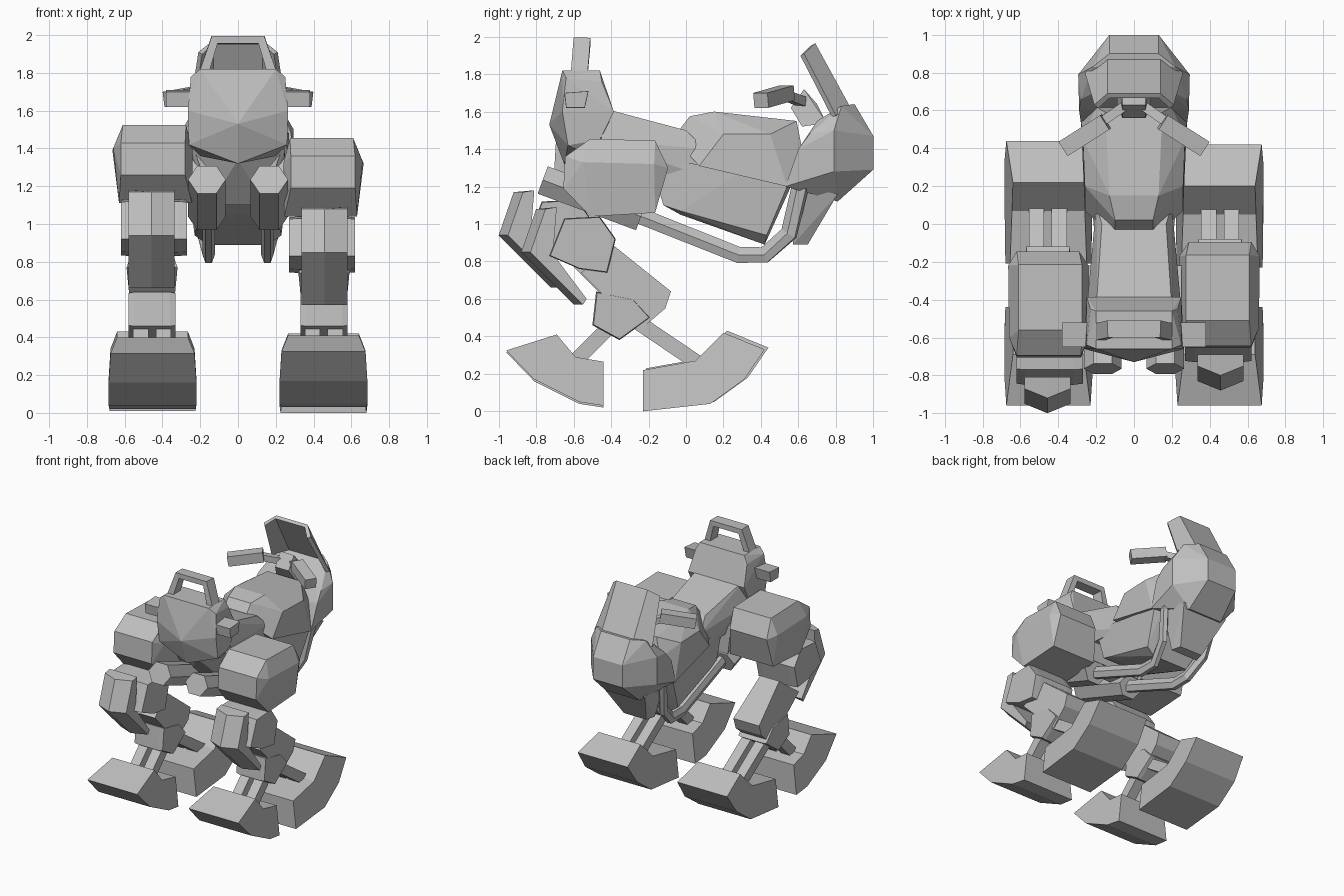
import bpy, bmesh, math
from mathutils import Vector

cube = bpy.data.objects.get("Cube")
if cube:
    bpy.data.objects.remove(cube, do_unlink=True)

grey = bpy.data.materials.new("light_grey")
grey.use_nodes = True
colour = (0.52, 0.52, 0.52, 1)
grey.diffuse_color = colour
grey.node_tree.nodes["Principled BSDF"].inputs["Base Color"].default_value = colour


def finish(name, bm):
    bmesh.ops.recalc_face_normals(bm, faces=bm.faces[:])
    mesh = bpy.data.meshes.new(name)
    bm.to_mesh(mesh)
    bm.free()
    mesh.materials.append(grey)
    obj = bpy.data.objects.new(name, mesh)
    bpy.context.collection.objects.link(obj)
    return obj


def shell(name, points, sides=(1, -1), move=(0, 0)):
    """Faceted convex block, mirrored across x unless one side is given."""
    bm = bmesh.new()
    for x, y, z in points:
        for sx in {x * side for side in sides}:
            bm.verts.new((sx, y + move[0], z + move[1]))
    bmesh.ops.convex_hull(bm, input=bm.verts[:])
    spare = [v for v in bm.verts if not v.link_faces]
    bmesh.ops.delete(bm, geom=spare, context="VERTS")
    bmesh.ops.dissolve_limit(bm, angle_limit=math.radians(3), verts=bm.verts[:], edges=bm.edges[:])
    return finish(name, bm)


def bridge(name, rings):
    """Skin closed rings of points and cap both ends."""
    bm = bmesh.new()
    loops = [[bm.verts.new(p) for p in ring] for ring in rings]
    n = len(loops[0])
    for a, b in zip(loops, loops[1:]):
        for i in range(n):
            j = (i + 1) % n
            bm.faces.new((a[i], a[j], b[j], b[i]))
    bm.faces.new(loops[0])
    bm.faces.new(loops[-1])
    return finish(name, bm)


def prism(name, profile, x0, x1, side=1, move=(0, 0), chamfer=0.03, shrink=0.9):
    """Side profile (y, z) extruded along x with tapered ends."""
    cy = sum(p[0] for p in profile) / len(profile)
    cz = sum(p[1] for p in profile) / len(profile)
    rings = []
    for x, k in ((x0, shrink), (x0 + chamfer, 1), (x1 - chamfer, 1), (x1, shrink)):
        rings.append([(side * x, cy + (y - cy) * k + move[0], cz + (z - cz) * k + move[1])
                      for y, z in profile])
    return bridge(name, rings)


def slab(name, profile, x0, x1, side, move):
    """Side profile (y, z, inset) extruded along x, each point drawn in by its inset."""
    return bridge(name, [[(side * (x + turn * inset), y + move[0], z + move[1])
                          for y, z, inset in profile] for x, turn in ((x0, 1), (x1, -1))])


def keeled(name, front, back, x0, x1, side, move, keel):
    """Bent plate whose front edge line stands out in a central ridge."""
    rings = []
    for x, set_back in ((x0, keel), ((x0 + x1) / 2, 0), (x1, keel)):
        outline = [(y + set_back, z) for y, z in front] + back
        rings.append([(side * x, y + move[0], z + move[1]) for y, z in outline])
    return bridge(name, rings)


def tube(name, path, a, b, sides=4, ref=(0, 0, 1)):
    """Sweep a flat-sided section of half sizes a, b along a path."""
    path = [Vector(p) for p in path]
    turn, grow = (math.pi / 4, math.sqrt(2)) if sides == 4 else (0, 1)
    rings = []
    for i, p in enumerate(path):
        before = (p - path[i - 1]).normalized() if i else Vector()
        after = (path[i + 1] - p).normalized() if i + 1 < len(path) else Vector()
        t = (before + after).normalized()
        u = t.cross(Vector(ref)).normalized()
        w = u.cross(t)
        angles = [turn + math.tau * k / sides for k in range(sides)]
        rings.append([p + u * a * grow * math.cos(q) + w * b * grow * math.sin(q) for q in angles])
    return bridge(name, rings)


# Head block with carrying handle
shell("head", [
    (0, -.73, 1.53), (.2, -.66, 1.82), (.25, -.64, 1.78), (.265, -.66, 1.6),
    (.26, -.63, 1.42), (0, -.65, 1.32), (.2, -.46, 1.82), (.23, -.45, 1.76),
    (.25, -.385, 1.6), (.25, -.46, 1.45), (.2, -.5, 1.36)])
tube("head_handle", [(-.18, -.57, 1.8), (-.125, -.555, 1.975), (.125, -.555, 1.975), (.18, -.57, 1.8)],
     .025, .045, ref=(0, 1, 0))

# Central body
shell("seat", [
    (.2, -.45, 1.62), (.17, 0, 1.5), (.25, -.45, 1.45), (.2, .1, 1.4),
    (.2, -.45, 1.3), (.2, .1, 1.25)])
shell("chest", [
    (0, -.56, 1.34), (.25, -.45, 1.4), (.25, -.22, 1.36), (.22, -.22, 1.12), (.15, -.36, 1.1)])
shell("lower_body", [
    (.19, -.2, 1.36), (.2, 0, 1.33), (.25, .3, 1.28), (.26, .54, 1.2),
    (.19, -.12, 1.1), (.2, -.03, 1.07), (.23, .43, .94), (.15, -.03, 1.05),
    (.16, .42, .89), (.2, .56, 1.2)])
shell("tank", [
    (.1, -.03, 1.51), (.15, -.03, 1.42), (.1, .02, 1.575), (.13, .15, 1.6),
    (.15, .59, 1.55), (.26, .2, 1.48), (.27, .45, 1.48), (.28, .54, 1.2),
    (.26, .07, 1.31), (.2, .62, 1.4)])

# Rear cowl, fender and curved screen
shell("rear_cowl", [
    (.13, 1, 1.47), (.13, 1, 1.29), (.13, .9, 1.64), (.22, .83, 1.63),
    (.295, .79, 1.5), (.295, .79, 1.28), (.29, .6, 1.4), (.28, .53, 1.2),
    (.15, .81, 1.12), (.2, .7, 1.55), (.28, .66, 1.48)])
shell("rear_fender", [
    (.22, .59, 1.2), (.2, .81, 1.16), (.12, .57, .89), (.1, .65, .89)])
bm = bmesh.new()
top = [(-.21, .63, 1.91), (-.14, .69, 1.965), (.14, .69, 1.965), (.21, .63, 1.91)]
low = [(-.26, .8, 1.58), (-.14, .89, 1.6), (.14, .89, 1.6), (.26, .8, 1.58)]
tv, lv = ([bm.verts.new(p) for p in row] for row in (top, low))
for i in range(3):
    bm.faces.new((tv[i], tv[i + 1], lv[i + 1], lv[i]))
screen = finish("screen", bm)
screen.modifiers.new("thickness", "SOLIDIFY").thickness = 0.03

# Steering stem
shell("stem", [
    (.06, .56, 1.62), (.06, .63, 1.72), (.06, .7, 1.64), (.09, .62, 1.52), (.09, .75, 1.54)])

for side, label in ((1, "left"), (-1, "right")):
    # Grips, head pegs and exhausts
    tube(label + "_bar", [(side * .04, .63, 1.65), (side * .2, .52, 1.69)], .025, .025)
    tube(label + "_grip", [(side * .15, .54, 1.7), (side * .37, .4, 1.66)], .045, .04)
    prism(label + "_peg", [(-.65, 1.7), (-.52, 1.71), (-.54, 1.62), (-.64, 1.62)],
          .2, .38, side, chamfer=.01, shrink=.97)
    x = side * .165
    tube(label + "_muffler", [(x, -.765, 1.235), (x, -.24, 1.04)], .1, .09, 6)
    x = side * .155
    tube(label + "_exhaust_pipe", [(x, -.3, 1.065), (x, .28, .835), (x, .42, .835),
                                   (x * 1.2, .55, .95), (x * 1.4, .61, 1.2)], .032, .05, 6)

    # Legs: the right one is raised slightly at the knee
    raised = side < 0
    thigh_move = (-.05, .07) if raised else (0, 0)
    knee_move = (-.12, .09) if raised else (0, 0)
    shin_move = (-.04, .03) if raised else (0, 0)
    toe_move = (0, -.01) if raised else (0, 0)
    heel_move = (.02, .01) if raised else (0, 0)

    tube(label + "_hip", [(side * .15, -.35, 1.27), (side * .32, -.35, 1.27)], .1, .1, 6)
    thigh = [(.24, -.55, 1.32), (.24, -.17, 1.3), (.66, -.55, 1.33), (.665, -.17, 1.32)]
    for near, far, y, z in (
            (.275, .61, -.51, 1.455), (.275, .61, -.165, 1.445), (.28, .62, -.645, 1.36),
            (.29, .62, -.095, 1.3), (.28, .62, -.655, 1.19), (.245, .63, -.51, 1.04),
            (.245, .63, -.165, 1.06)):
        thigh += [(near, y, z), (far, y, z)]
    shell(label + "_thigh", thigh, (side,), thigh_move)
    prism(label + "_knee", [
        (-.65, 1.03), (-.46, 1.04), (-.375, .92), (-.42, .74), (-.57, .76), (-.73, .83)],
        .27, .62, side, knee_move, .05, .97)
    keeled(label + "_knee_guard", [(-.6, .57), (-.88, .85), (-.8, 1.08)],
           [(-.69, 1.09), (-.71, .84), (-.53, .6)], .335, .58, side, knee_move, .05)
    slab(label + "_shin", [
        (-.38, .88, .06), (-.08, .64, .03), (-.11, .55, .03), (-.25, .43, .04), (-.56, .74, .01)],
        .31, .6, side, shin_move)
    prism(label + "_ankle", [
        (-.48, .64), (-.28, .6), (-.19, .5), (-.355, .38), (-.5, .46)],
        .33, .58, side, (0, 0), .03, .95)
    for x in (side * .395, side * .515):
        tube(label + "_toe_strut", [(x, -.4, .46), (x, -.66, .2)], .04, .04)
        tube(label + "_heel_strut", [(x, -.25, .47), (x, .12, .22)], .04, .04)
    slab(label + "_toe", [
        (-.96, .325, .01), (-.69, .41, .045), (-.59, .29, .045), (-.44, .265, .03),
        (-.44, .03, .005), (-.57, .05, 0), (-.81, .17, 0)],
        .22, .685, side, toe_move)
    slab(label + "_heel", [
        (-.23, .22, .03), (.05, .27, .04), (.2, .42, .045), (.42, .33, .01),
        (.31, .17, 0), (.13, .04, 0), (-.23, 0, .005)],
        .22, .685, side, heel_move)
